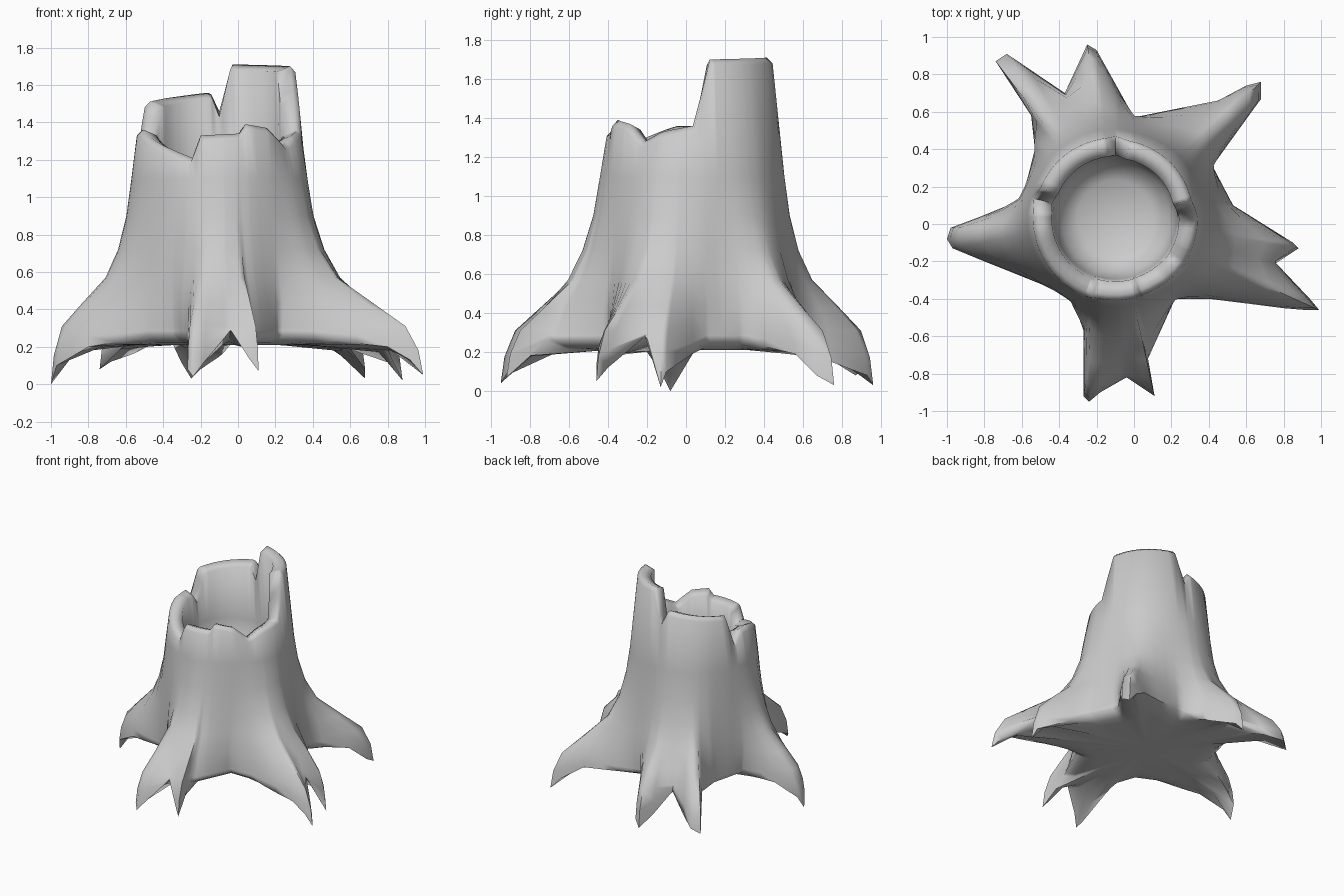
import bpy, bmesh, math
from mathutils import Vector

if "Cube" in bpy.data.objects:
    bpy.data.objects.remove(bpy.data.objects["Cube"])

CENTRE = Vector((-0.1, 0.035))
VALLEY = 0.26
BELLY = 0.21

# Ground outline of the roots: x, y and (where not a valley) the height
outline = [
    (-.82, .04, .2), (-.98, -.02, .1), (-1, -.08, 0), (-.97, -.13, .1), (-.8, -.2, .2),
    (-.5, -.32), (-.33, -.4), (-.27, -.57), (-.27, -.92, .08), (-.24, -.95, .04),
    (-.18, -.9, .12), (-.04, -.82, .29), (.11, -.92, .07), (.075, -.72), (.22, -.4),
    (.4, -.4), (.8, -.45, .2), (.92, -.46, .13), (.99, -.46, .05), (.94, -.4, .12),
    (.76, -.21, .28), (.88, -.13, .02), (.85, -.1, .1), (.53, .1), (.42, .31),
    (.6, .56, .19), (.68, .67, .08), (.68, .76, .03), (.6, .74, .12), (.45, .66, .22),
    (0, .57), (-.2, .93, .08), (-.25, .96, .03), (-.37, .7), (-.68, .91, .12),
    (-.74, .87, .08), (-.55, .58), (-.53, .4), (-.58, .2), (-.6, .13)]

# Broken rim: angle in degrees and height
rim = [(0, 1.36), (13, 1.7), (80, 1.71), (90, 1.46), (97, 1.56), (158, 1.51), (167, 1.28),
       (176, 1.36), (192, 1.36), (250, 1.21), (256, 1.33), (285, 1.34), (290, 1.39),
       (308, 1.37), (324, 1.28), (338, 1.33)]

# Outer rows: height, reach towards the root tip, blend from smoothed to sharp roots
rows = [(1.1, .04, 0), (.9, .09, 0), (.72, .2, .1), (.57, .37, .3),
        (.43, .68, .6), (.31, .88, .9)]


def polar(point):
    offset = Vector(point[:2]) - CENTRE
    angle = math.degrees(math.atan2(offset.y, offset.x)) % 360
    return angle, offset.length, point[2] if len(point) > 2 else VALLEY


def span(keys, angle):
    """Find the pair of sorted angular keys round an angle, wrapping."""
    wrapped = [(keys[-1][0] - 360, *keys[-1][1:]), *keys, (keys[0][0] + 360, *keys[0][1:])]
    for a, b in zip(wrapped, wrapped[1:]):
        if a[0] <= angle <= b[0]:
            return a, b, (angle - a[0]) / max(b[0] - a[0], 1e-6)


def sample(keys, angle, column):
    a, b, t = span(keys, angle % 360)
    return a[column] * (1 - t) + b[column] * t


roots = sorted(polar(p) for p in outline)


def reach(angle):
    """Distance to the straight outline edge in this direction."""
    a, b, t = span(roots, angle % 360)
    width = math.radians(max(b[0] - a[0], 1e-4))
    inverse = math.sin(width * (1 - t)) / a[1] + math.sin(width * t) / b[1]
    return math.sin(width) / inverse


def smooth_reach(angle):
    return sum(reach(angle + d) for d in range(-14, 15, 2)) / 15


def trunk(z):
    return .445 + .07 * (1.3 - z)


# Columns follow the root outline, the rim breaks and some even spacing
angles = [r[0] for r in roots]
for extra in [r[0] for r in rim] + list(range(0, 360, 8)):
    if min(abs((extra - a + 180) % 360 - 180) for a in angles) > 1.5:
        angles.append(extra)
angles.sort()


def column(angle):
    """Radius and height from the hollow, over the rim, down a root, and underneath."""
    top, sharp, soft = sample(rim, angle, 1), reach(angle), smooth_reach(angle)
    tip = sample(roots, angle, 2)
    result = [(.2, .8), (.29, .86), (.33, 1.1), (trunk(top) - .1, top - .03),
              (trunk(top) - .03, top), (trunk(top), top - .03)]
    for z, f, blend in rows:
        end = soft + (sharp - soft) * blend
        result.append((trunk(z) + (end - trunk(z)) * f, z))
    result.append((trunk(.3) + (sharp - trunk(.3)) * .96, (.31 + tip) / 2))
    result.append((sharp, tip))
    result.append((sharp * .87, BELLY + (tip - BELLY) * .2))
    result.append((min(sharp * .7, .45), BELLY))
    return result


# Tree stump as one closed skin
bm = bmesh.new()
grid = []
for angle in angles:
    a = math.radians(angle)
    grid.append([bm.verts.new((CENTRE.x + r * math.cos(a), CENTRE.y + r * math.sin(a), z))
                 for r, z in column(angle)])
floor = bm.verts.new((*CENTRE, .78))
under = bm.verts.new((*CENTRE, BELLY + .01))
for here, there in zip(grid, grid[1:] + grid[:1]):
    bm.faces.new((floor, here[0], there[0]))
    bm.faces.new((under, there[-1], here[-1]))
    for k in range(len(here) - 1):
        bm.faces.new((here[k], here[k + 1], there[k + 1], there[k]))
bmesh.ops.recalc_face_normals(bm, faces=bm.faces)
mesh = bpy.data.meshes.new("tree_stump")
bm.to_mesh(mesh)
bm.free()
stump = bpy.data.objects.new("tree_stump", mesh)
bpy.context.collection.objects.link(stump)

# Plain pale grey
grey = bpy.data.materials.new("pale_grey")
grey.use_nodes = True
colour = (.6, .6, .6, 1)
grey.diffuse_color = colour
grey.node_tree.nodes["Principled BSDF"].inputs["Base Color"].default_value = colour
mesh.materials.append(grey)

bpy.context.view_layer.objects.active = stump
stump.select_set(True)
bpy.ops.object.shade_smooth_by_angle(angle=math.radians(75))
